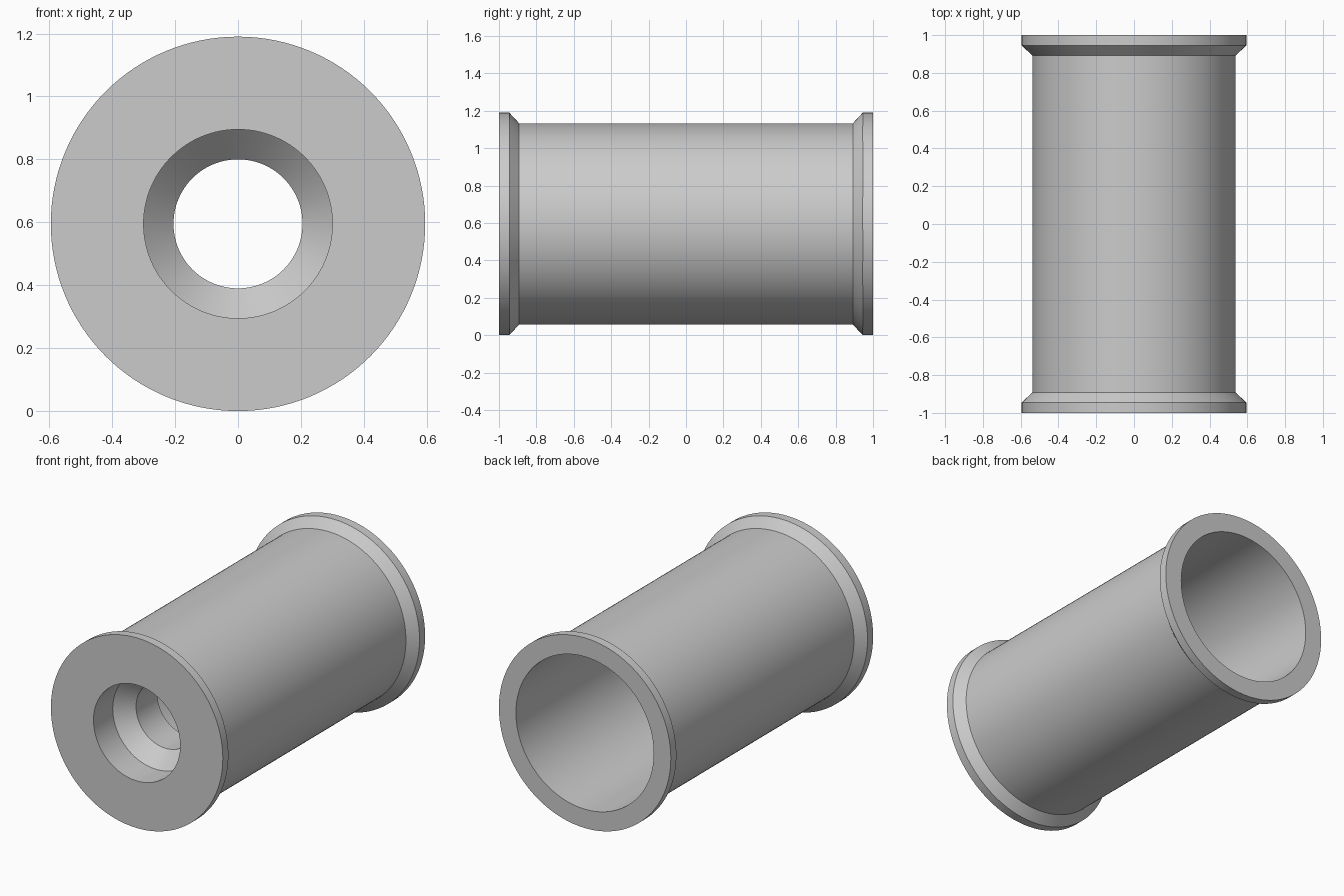
import bpy
import bmesh
import math
from mathutils import Vector, Matrix

cube = bpy.data.objects.get("Cube")
if cube:
    bpy.data.objects.remove(cube, do_unlink=True)

RADIUS = 0.595
SEGMENTS = 128

# Single grey finish
grey = bpy.data.materials.new("light grey")
grey.use_nodes = True
colour = (0.6, 0.6, 0.6, 1)
grey.diffuse_color = colour
grey.node_tree.nodes["Principled BSDF"].inputs["Base Color"].default_value = colour

# Closed wall section as (y, radius): flanged outside, stepped bore inside
BODY, BORE, ENTRY, THROAT = 0.538, 0.477, 0.3, 0.205
outside = [(-1, RADIUS), (-0.945, RADIUS), (-0.892, BODY),
           (0.892, BODY), (0.945, RADIUS), (1, RADIUS)]
inside = [(1, BORE), (-0.505, BORE), (-0.505, THROAT),
          (-0.715, THROAT), (-0.81, ENTRY), (-1, ENTRY)]
section = outside + inside

# Revolve the section about the y axis
bm = bmesh.new()
verts = [bm.verts.new((r, y, 0)) for y, r in section]
edges = [bm.edges.new((v, verts[(i + 1) % len(verts)])) for i, v in enumerate(verts)]
bmesh.ops.spin(bm, geom=verts + edges, cent=Vector(), axis=Vector((0, 1, 0)),
               angle=math.tau, steps=SEGMENTS, use_merge=False)
bmesh.ops.remove_doubles(bm, verts=bm.verts, dist=0.0001)
bmesh.ops.recalc_face_normals(bm, faces=bm.faces)
bmesh.ops.transform(bm, matrix=Matrix.Translation((0, 0, RADIUS)), verts=bm.verts)

mesh = bpy.data.meshes.new("flanged_sleeve")
bm.to_mesh(mesh)
bm.free()
mesh.materials.append(grey)
sleeve = bpy.data.objects.new("flanged_sleeve", mesh)
bpy.context.collection.objects.link(sleeve)

# Smooth round walls, crisp rims and steps
bpy.ops.object.select_all(action="DESELECT")
sleeve.select_set(True)
bpy.context.view_layer.objects.active = sleeve
bpy.ops.object.shade_smooth_by_angle(angle=math.radians(30))
